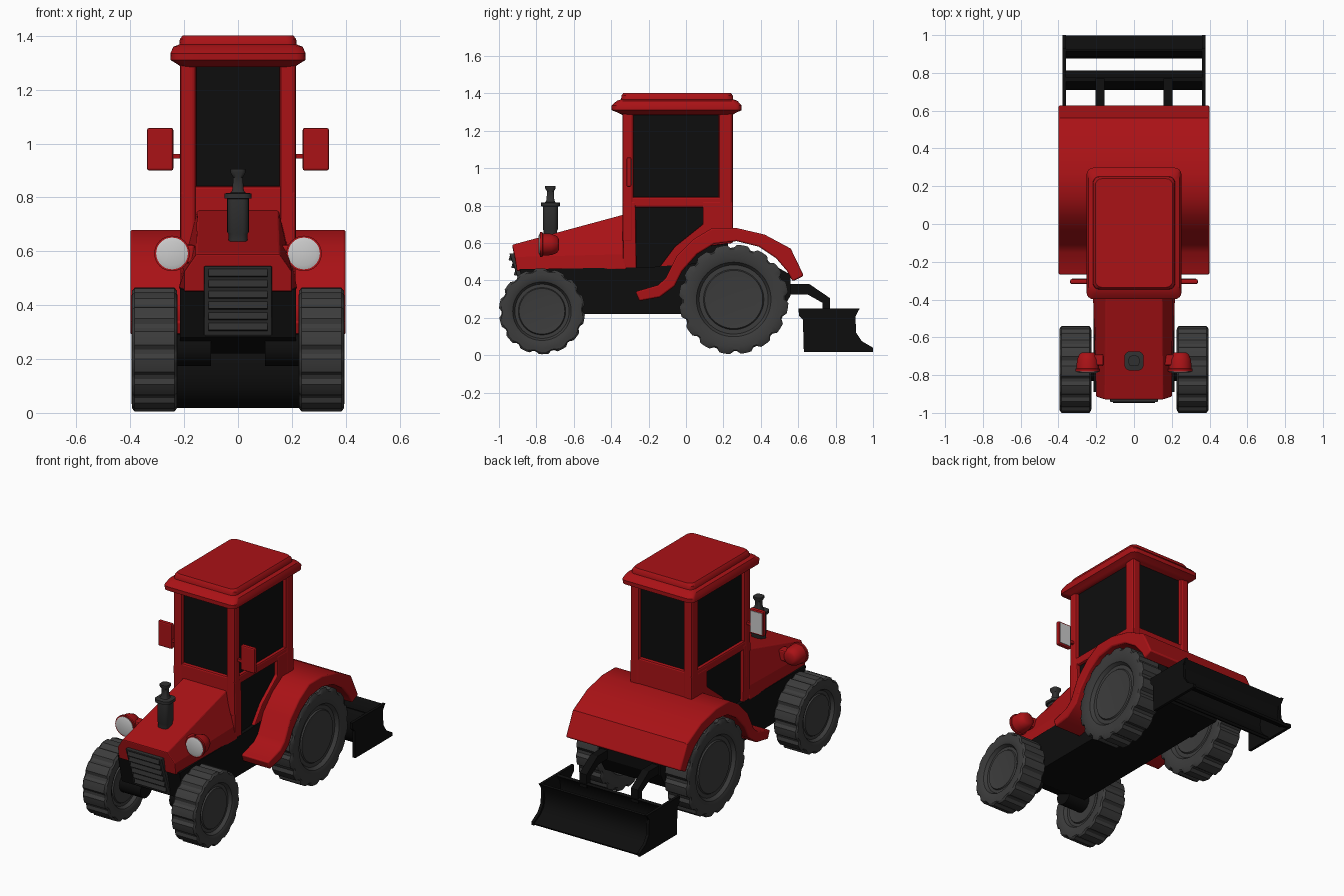
import bpy, bmesh
from math import sin, cos, pi, radians

if "Cube" in bpy.data.objects:
    bpy.data.objects.remove(bpy.data.objects["Cube"])


def material(name, rgb):
    m = bpy.data.materials.new(name)
    m.diffuse_color = (*rgb, 1)
    m.use_nodes = True
    m.node_tree.nodes["Principled BSDF"].inputs["Base Color"].default_value = m.diffuse_color
    return m


RED = material("red_paint", (0.40, 0.006, 0.008))
BLACK = material("black", (0.004, 0.004, 0.004))
RUBBER = material("rubber", (0.045, 0.045, 0.045))
DARK = material("dark_metal", (0.03, 0.03, 0.03))


def loft(name, rings, mat=None, mirror=False, bevel=0, smooth=0):
    """Skin a list of equal-length rings and cap both ends."""
    bm = bmesh.new()
    vs = [[bm.verts.new(p) for p in r] for r in rings]
    n = len(rings[0])
    for a, b in zip(vs, vs[1:]):
        for i in range(n):
            j = (i + 1) % n
            bm.faces.new((a[i], a[j], b[j], b[i]))
    bm.faces.new(vs[0])
    bm.faces.new(vs[-1])
    bmesh.ops.recalc_face_normals(bm, faces=bm.faces)
    me = bpy.data.meshes.new(name)
    bm.to_mesh(me)
    bm.free()
    ob = bpy.data.objects.new(name, me)
    bpy.context.collection.objects.link(ob)
    if mat:
        me.materials.append(mat)
    if smooth:
        bpy.ops.object.select_all(action='DESELECT')
        ob.select_set(True)
        bpy.context.view_layer.objects.active = ob
        bpy.ops.object.shade_smooth_by_angle(angle=radians(smooth))
    if bevel:
        b = ob.modifiers.new("bevel", 'BEVEL')
        b.width, b.segments, b.limit_method, b.angle_limit = bevel, 2, 'ANGLE', radians(40)
    if mirror:
        ob.modifiers.new("mirror", 'MIRROR')
    return ob


def prism(name, profile, x0, x1, mat=None, **kw):
    """Extrude a (y, z) side profile across x."""
    return loft(name, [[(x, y, z) for y, z in profile] for x in (x0, x1)], mat, **kw)


def box(name, x0, x1, y0, y1, z0, z1, mat=None, **kw):
    return prism(name, [(y0, z0), (y1, z0), (y1, z1), (y0, z1)], x0, x1, mat, **kw)


def rounded(hx, y0, y1, z, r):
    """Rounded rectangle ring lying flat at height z."""
    pts = []
    for k, (cx, cy) in enumerate([(hx - r, y1 - r), (r - hx, y1 - r), (r - hx, y0 + r), (hx - r, y0 + r)]):
        for i in range(5):
            a = (k + i / 4) * pi / 2
            pts.append((cx + r * cos(a), cy + r * sin(a), z))
    return pts


def disc_y(cx, cz, y, r, n=32):
    return [(cx + r * cos(2 * pi * i / n), y, cz + r * sin(2 * pi * i / n)) for i in range(n)]


def wheel(name, cy, cz, R, lugs):
    half, mid = 0.085, 0.31
    # half profile: (distance from wheel middle, radius factor, lug depth)
    prof = [(0.062, 0.40, 0), (0.066, 0.53, 0), (0.058, 0.55, 0), (0.058, 0.63, 0), (0.078, 0.68, 0),
            (half, 0.75, 0), (half, 0.86, 0), (0.083, 0.95, 0.03), (0.074, 1.0, 0.055)]
    full = [(-d, r, l) for d, r, l in prof] + [(d, r, l) for d, r, l in reversed(prof)]
    n = lugs * 6
    rings = []
    for d, r, l in full:
        ring = []
        for i in range(n):
            a = 2 * pi * i / n
            rad = R * (r - (l if i % 6 in (0, 1) else 0))
            ring.append((mid + d, cy + rad * cos(a), cz + rad * sin(a)))
        rings.append(ring)
    loft(name, rings, RUBBER, mirror=True, smooth=30)
    axle = [[(x, cy + 0.06 * cos(i * pi / 8), cz + 0.06 * sin(i * pi / 8)) for i in range(16)] for x in (0.1, 0.3)]
    loft(name + "_axle", axle, BLACK, mirror=True, smooth=40)


# Wheels
wheel("front_wheel", -0.77, 0.235, 0.23, 14)
wheel("rear_wheel", 0.255, 0.298, 0.293, 16)

# Chassis
prism("chassis", [(-.89, .46), (-.85, .28), (-.72, .22), (.50, .22), (.56, .32), (.56, .43), (.40, .52), (-.2, .47)],
      -.215, .215, BLACK)

# Hood with sloping upper sides
front = [(.20, -.905, .45), (.20, -.915, .525), (.155, -.93, .59)]
back = [(.22, -.32, .46), (.205, -.32, .54), (.15, -.32, .755)]
loft("hood", [s + [(-x, y, z) for x, y, z in reversed(s)] for s in (front, back)], RED, bevel=.006)

# Grille and slats
prism("grille", [(-.945, .545), (-.855, .285), (-.82, .285), (-.90, .545)], -.127, .127, DARK, bevel=.006)
for i in range(6):
    z = .32 + i * .04
    y = -.945 + (.545 - z) * .346
    prism("grille_slat", [(y - .012, z - .012), (y + .01, z - .016), (y + .01, z + .016), (y - .004, z + .016)],
          -.11, .11, DARK)

# Headlights
loft("headlight_shell", [disc_y(.245, .592, y, r) for y, r in
     ((-.68, .03), (-.69, .045), (-.72, .057), (-.765, .060), (-.767, .066), (-.780, .066))], RED, mirror=True, smooth=40)
loft("headlight_lens", [disc_y(.245, .592, y, r) for y, r in ((-.77, .059), (-.783, .059), (-.788, .045))],
     mirror=True, smooth=40)
box("headlight_bracket", .16, .25, -.75, -.69, .555, .625, RED, mirror=True, bevel=.01)

# Exhaust stack
steps = [(.62, .036), (.665, .036), (.672, .040), (.795, .040), (.797, .051), (.815, .051), (.818, .026),
         (.83, .021), (.875, .018), (.892, .028), (.905, .028)]
loft("exhaust", [rounded(r, -.725 - r, -.725 + r, z, r * .6) for z, r in steps], DARK, smooth=35)

# Rear fender spanning the full width
arch = [(-.27, .34), (-.25, .29), (-.14, .31), (-.06, .37), (-.02, .45), (.06, .54), (.15, .595), (.27, .61), (.39, .58),
        (.48, .52), (.54, .45), (.57, .395), (.63, .425), (.56, .57), (.42, .645), (.27, .68), (.14, .68), (.04, .62),
        (-.05, .53), (-.11, .41), (-.15, .375)]
prism("rear_fender", arch, -.40, .40, RED, bevel=.008, smooth=35)

# Cab frame
for label, y0, y1 in (("front", -.34, -.28), ("rear", .175, .25)):
    box(label + "_pillar", .155, .215, y0, y1, .60, 1.31, RED, mirror=True, bevel=.014)
box("side_rail", .175, .212, -.30, .20, .79, .845, RED, mirror=True, bevel=.01)
prism("door_frame", [(-.34, .82), (-.27, .82), (-.265, .46), (-.15, .46), (-.06, .58), (.09, .70), (.09, .82), (.25, .82),
      (.25, .6), (.1, .58), (0, .48), (-.06, .36), (-.25, .29), (-.335, .45)], .175, .214, RED, mirror=True, bevel=.006)
box("cab_front_panel", -.20, .20, -.335, -.28, .44, .842, RED, bevel=.01)
box("cab_rear_panel", -.20, .20, .19, .245, .60, .842, RED, bevel=.01)

# Cab glass
box("cab_glass", -.193, .193, -.315, .225, .455, 1.30, BLACK)

# Roof
loft("roof", [rounded(h, a, b, z, .035) for h, a, b, z in
     ((.212, -.34, .25, 1.285), (.225, -.36, .265, 1.295), (.25, -.397, .297, 1.31), (.251, -.398, .298, 1.335),
      (.240, -.37, .275, 1.36), (.218, -.347, .252, 1.368), (.216, -.345, .25, 1.388), (.205, -.335, .24, 1.402))],
     RED, smooth=35)

# Mirrors
box("mirror_shell", .24, .338, -.318, -.292, .90, 1.058, RED, mirror=True, bevel=.008)
box("mirror_face", .250, .328, -.295, -.288, .912, 1.046, mirror=True)
box("mirror_arm", .20, .25, -.313, -.297, .945, .962, RED, mirror=True)

# Rear blade: lift arms, end plates and two curved scrapers
prism("lift_arm", [(.50, .38), (.66, .38), (.77, .305), (.77, .22), (.73, .22), (.73, .28), (.65, .325), (.50, .325)],
      .155, .203, BLACK, mirror=True)
prism("blade_end_plate", [(.60, .25), (.93, .25), (.905, .215), (.91, .12), (.94, .075), (1.0, .04), (1.0, .018),
      (.63, .018), (.625, .19), (.605, .21)], .36, .378, BLACK, mirror=True)
prism("rear_scraper", [(.915, .25), (.885, .21), (.875, .15), (.885, .09), (.92, .05), (.99, .018), (.998, .03), (.935, .065),
      (.902, .10), (.893, .15), (.902, .20), (.925, .245)], -.37, .37, BLACK, smooth=35)
prism("front_scraper", [(.755, .25), (.725, .21), (.71, .15), (.72, .09), (.75, .05), (.80, .018), (.812, .03), (.77, .065),
      (.742, .10), (.735, .15), (.742, .20), (.775, .245)], -.37, .37, BLACK, smooth=35)
